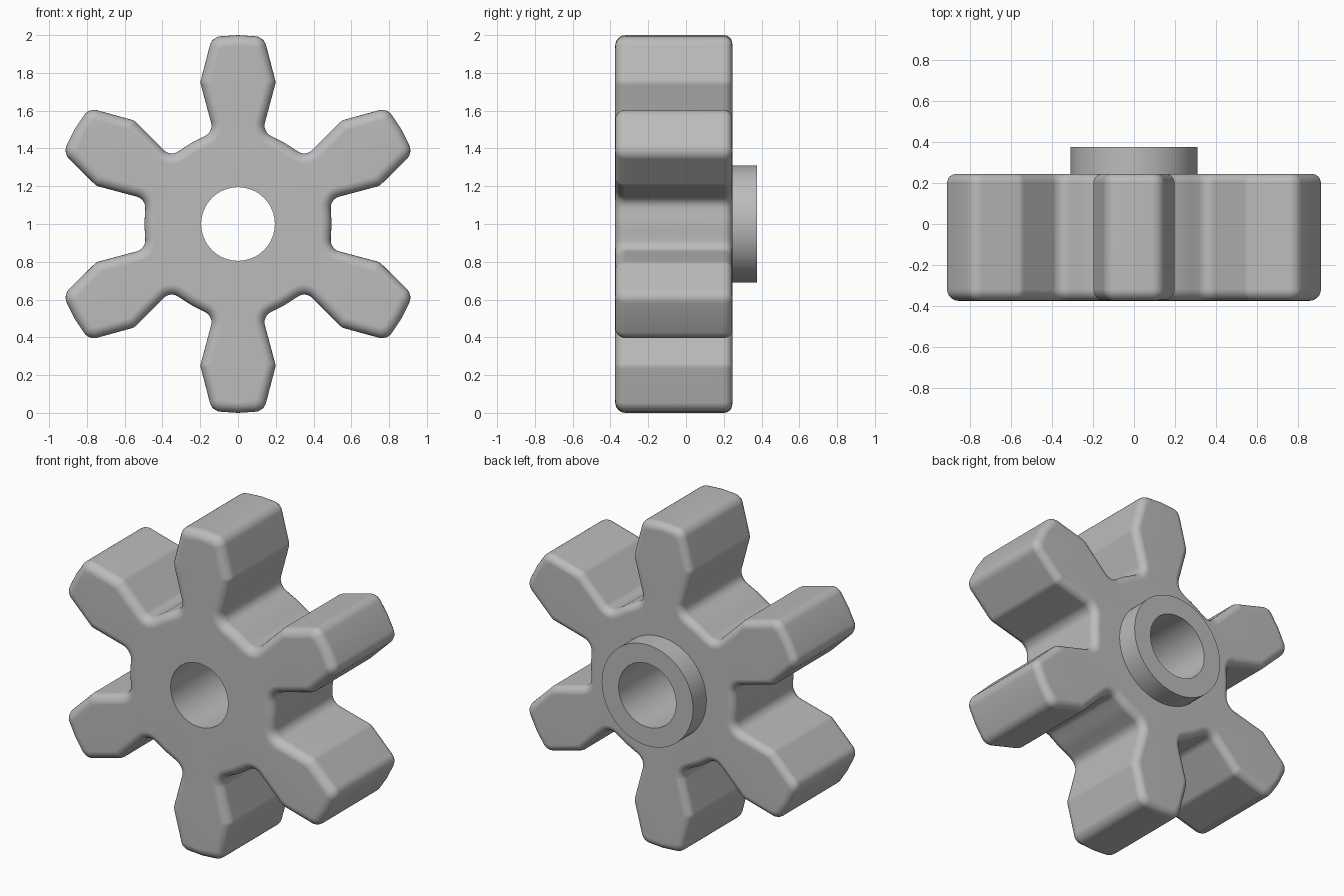
import bpy, bmesh
from math import sin, cos, tan, pi, radians
from mathutils import Vector, Matrix

FRONT, BACK, HUB_END = -0.375, 0.245, 0.375
BORE_R, HUB_R, ROOT_R = 0.195, 0.31, 0.495
TEETH, CENTRE_Z = 6, 1.0

if "Cube" in bpy.data.objects:
    bpy.data.objects.remove(bpy.data.objects["Cube"])

# Single grey material
grey = bpy.data.materials.new("plain grey")
grey.use_nodes = True
colour = (0.5, 0.5, 0.5, 1)
grey.diffuse_color = colour
grey.node_tree.nodes["Principled BSDF"].inputs["Base Color"].default_value = colour


def rounded(corners, steps=6):
    """Fillet each (point, radius) corner of a closed 2D outline."""
    out = []
    for i, (p, r) in enumerate(corners):
        if r == 0:
            out.append(p)
            continue
        a = (corners[i - 1][0] - p).normalized()
        b = (corners[(i + 1) % len(corners)][0] - p).normalized()
        half = a.angle(b) / 2
        start, end = p + a * r / tan(half), p + b * r / tan(half)
        mid = p + (a + b).normalized() * r / sin(half)
        sweep = (start - mid).angle_signed(end - mid)
        for k in range(steps + 1):
            out.append(mid + Matrix.Rotation(-sweep * k / steps, 2) @ (start - mid))
    return out


def inset(outline, d):
    """Move a clockwise outline inward by d."""
    out = []
    for i, p in enumerate(outline):
        a = (p - outline[i - 1]).normalized()
        b = (outline[(i + 1) % len(outline)] - p).normalized()
        na, nb = Vector((a.y, -a.x)), Vector((b.y, -b.x))
        out.append(p + (na + nb) * d / (1 + na.dot(nb)))
    return out


def circle(r, n=64):
    return [Vector((r * sin(2 * pi * i / n), r * cos(2 * pi * i / n))) for i in range(n)]


def add_ring(bm, outline, y):
    return [bm.verts.new((p.x, y, p.y + CENTRE_Z)) for p in outline]


def bridge(bm, a, b):
    for i in range(len(a)):
        bm.faces.new((a[i - 1], a[i], b[i], b[i - 1]))


def finish(bm, name):
    bmesh.ops.recalc_face_normals(bm, faces=bm.faces)
    mesh = bpy.data.meshes.new(name)
    bm.to_mesh(mesh)
    bm.free()
    mesh.materials.append(grey)
    obj = bpy.data.objects.new(name, mesh)
    bpy.context.collection.objects.link(obj)
    bpy.ops.object.select_all(action='DESELECT')
    obj.select_set(True)
    bpy.context.view_layer.objects.active = obj
    bpy.ops.object.shade_smooth_by_angle(angle=radians(35))
    weighted = obj.modifiers.new("flat caps", 'WEIGHTED_NORMAL')
    weighted.keep_sharp = True
    return obj


# Tooth outline: half width, distance from the axis, fillet radius
flank = [(0.13, 0.49, 0.06), (0.2, 0.75, 0.06), (0.137, 0.991, 0.065)]
tooth = [(-x, r, f) for x, r, f in flank] + [(0, 1.0, 0)] + flank[::-1]
tooth += [(ROOT_R * sin(radians(a)), ROOT_R * cos(radians(a)), 0) for a in (24, 27, 30, 33, 36)]
corners = []
for t in range(TEETH):
    turn = Matrix.Rotation(-2 * pi * t / TEETH, 2)
    corners += [(turn @ Vector((x, r)), f) for x, r, f in tooth]
outline = rounded(corners)

# Toothed body: stacked outlines with rounded front and back rims
bm = bmesh.new()
rings = []
for end, inward, size in ((FRONT, 1, 0.055), (BACK, -1, 0.045)):
    angles = [pi / 2 * k / 6 for k in range(7)]
    if inward < 0:
        angles.reverse()
    for a in angles:
        rings.append(add_ring(bm, inset(outline, size * (1 - sin(a))),
                              end + inward * size * (1 - cos(a))))
for a, b in zip(rings, rings[1:]):
    bridge(bm, a, b)

# Flat end faces, open in the middle for the hub sleeve
for ring, radius, y in ((rings[0], BORE_R, FRONT), (rings[-1], HUB_R, BACK)):
    hole = add_ring(bm, circle(radius), y)
    edges = []
    for loop in (ring, hole):
        for i in range(len(loop)):
            edge = bm.edges.get((loop[i - 1], loop[i]))
            edges.append(edge or bm.edges.new((loop[i - 1], loop[i])))
    bmesh.ops.triangle_fill(bm, edges=edges, use_beauty=True, normal=(0, 1, 0))
finish(bm, "toothed_body")

# Hub sleeve: bore wall, end face and raised collar
bm = bmesh.new()
sleeve = [add_ring(bm, circle(r), y) for r, y in
          ((BORE_R, FRONT), (BORE_R, HUB_END), (HUB_R, HUB_END), (HUB_R, BACK))]
for a, b in zip(sleeve, sleeve[1:]):
    bridge(bm, a, b)
finish(bm, "hub_sleeve")
